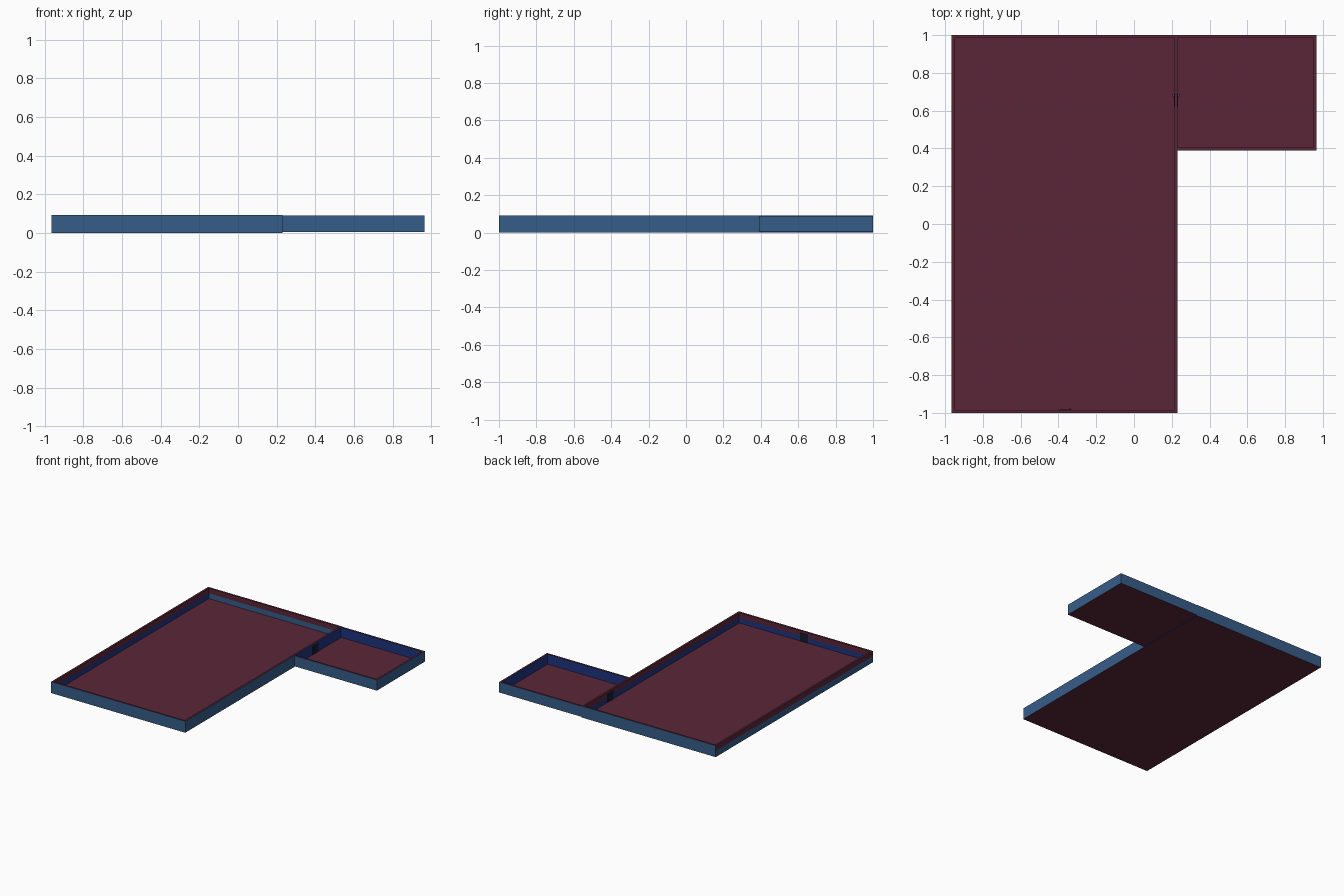
import bpy, bmesh
from mathutils import Vector

if "Cube" in bpy.data.objects:
    bpy.data.objects.remove(bpy.data.objects["Cube"])


def material(name, r, g, b):
    m = bpy.data.materials.new(name)
    lin = [(c / 255 / 12.92) if c < 11 else ((c / 255 + 0.055) / 1.055) ** 2.4 for c in (r, g, b)]
    m.diffuse_color = (*lin, 1)
    m.use_nodes = True
    m.node_tree.nodes["Principled BSDF"].inputs["Base Color"].default_value = m.diffuse_color
    return m


MATS = [material("maroon", 90, 38, 56), material("steel_blue", 54, 93, 137),
        material("navy", 30, 52, 128), material("dark_navy", 20, 28, 52)]
MAROON, STEEL, NAVY, DARK = range(4)
DIRS = {"+x": Vector((1, 0, 0)), "-x": Vector((-1, 0, 0)),
        "+y": Vector((0, 1, 0)), "-y": Vector((0, -1, 0))}
MID = 0.05


def box(name, x, y, z, base=MAROON, split=False, **_):
    """Box between ranges; sides maps a direction to (lower, upper) colours."""
    sides = _.get("sides", {})
    bm = bmesh.new()
    bmesh.ops.create_cube(bm, size=1)
    for v in bm.verts:
        v.co = [r[0] if c < 0 else r[1] for r, c in zip((x, y, z), v.co)]
    if split:
        bmesh.ops.bisect_plane(bm, geom=bm.verts[:] + bm.edges[:] + bm.faces[:],
                               plane_co=(0, 0, MID), plane_no=(0, 0, 1))
    bm.normal_update()
    for f in bm.faces:
        f.material_index = base
        for key, (low, high) in sides.items():
            if f.normal.dot(DIRS[key]) > 0.9:
                f.material_index = high if f.calc_center_median().z > MID else low
    me = bpy.data.meshes.new(name)
    bm.to_mesh(me)
    bm.free()
    for m in MATS:
        me.materials.append(m)
    ob = bpy.data.objects.new(name, me)
    bpy.context.collection.objects.link(ob)
    return ob


T = 0.015                                 # wall thickness
L, M, R = -0.965, 0.23, 0.965             # left, middle and right of the plan
F, A, B = -1.0, 0.39, 1.0                 # front, annex front and back
H = (0, 0.092)
HA = (0.005, 0.09)
ST, NV, BAND = (STEEL, STEEL), (NAVY, NAVY), (NAVY, MAROON)

# Floors
box("main_floor", (L + T, M - T), (F + T, B - T), (0, 0.008))
box("annex_floor", (M, R - T), (A + T, B - T), (0.005, 0.01))

# Main room walls
box("left_wall", (L, L + T), (F, B), H, split=True,
    sides={"-x": (STEEL, MAROON), "+x": BAND, "-y": ST, "+y": ST})
box("front_wall", (L + T, M - T), (F, F + T), H, split=True, sides={"-y": ST, "+y": BAND})
box("back_wall", (L + T, M - T), (B - T, B), H, split=True,
    sides={"+y": ST, "-y": (STEEL, MAROON)})
box("right_wall", (M - T, M), (F, A), H, split=True, sides={"+x": ST, "-x": BAND, "-y": ST})
box("partition_wall", (M - T, M), (A, B), H, split=True,
    sides={"+x": NV, "-x": BAND, "+y": ST})

# Annex walls
box("annex_front_wall", (M, R), (A, A + T), HA, sides={"-y": ST, "+y": NV, "+x": ST})
box("annex_right_wall", (R - T, R), (A + T, B), HA, sides={"+x": ST, "-x": NV, "+y": ST})
box("annex_back_wall", (M, R - T), (B - T, B), HA, sides={"+y": ST, "-y": NV})

# Doors: thin plates on the partition and inside the front wall, with handles
DZ = (0.01, 0.075)
for name, x0, s in (("annex_door", M, 1), ("main_door", M - T, -1)):
    box(name, sorted((x0, x0 + s * 0.004)), (0.62, 0.69), DZ, base=DARK)
    box(name + "_handle", sorted((x0 + s * 0.004, x0 + s * 0.012)), (0.675, 0.685),
        (0.035, 0.045), base=STEEL)
box("front_door", (-0.40, -0.33), (F + T, F + T + 0.004), DZ, base=DARK)
box("front_door_handle", (-0.345, -0.335), (F + T + 0.004, F + T + 0.012),
    (0.035, 0.045), base=STEEL)
